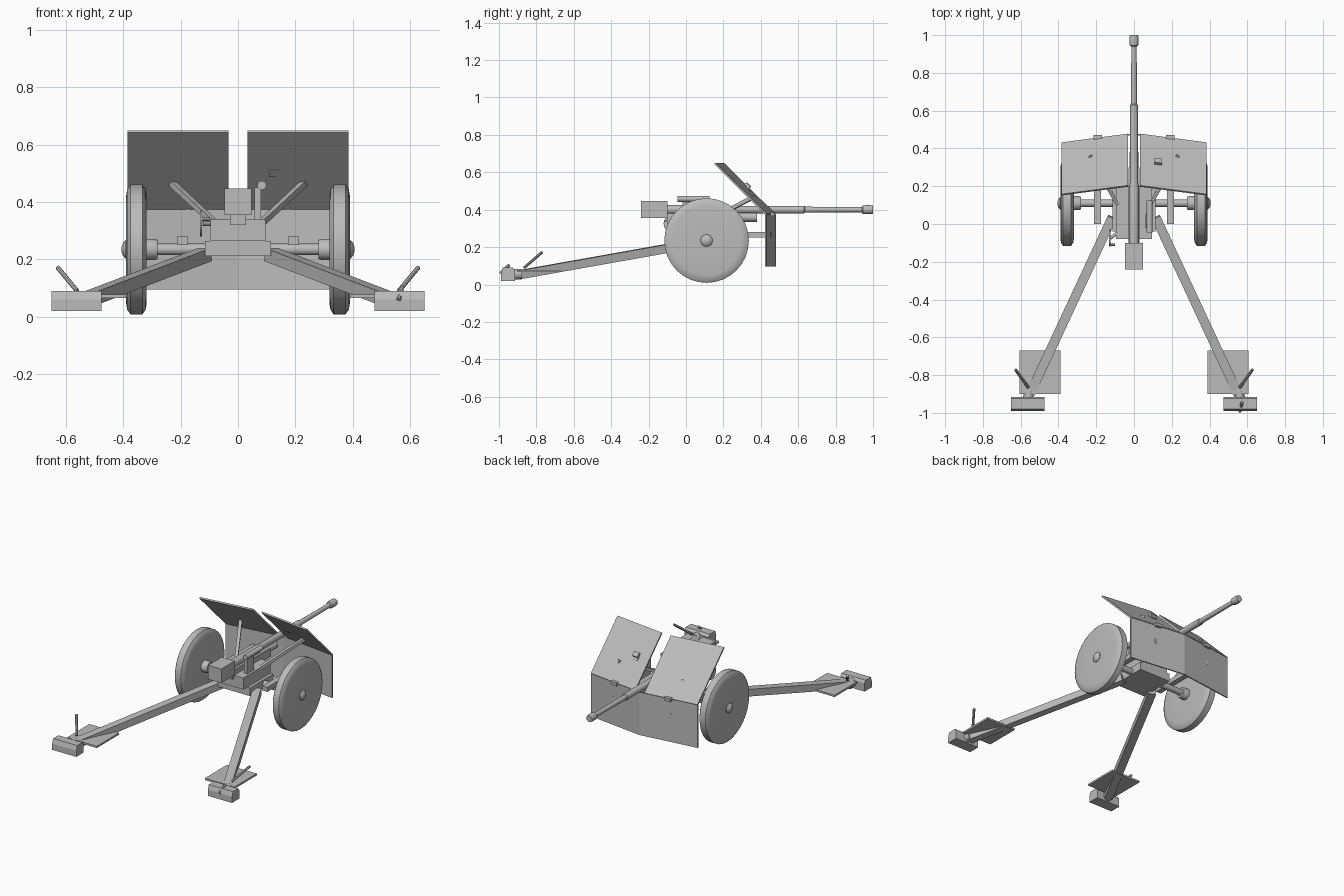
import bpy, bmesh, math
from mathutils import Vector, Matrix

cube = bpy.data.objects.get("Cube")
if cube:
    bpy.data.objects.remove(cube, do_unlink=True)

metal = bpy.data.materials.new("grey_metal")
GREY = (0.5, 0.5, 0.5, 1)
metal.use_nodes = True
metal.diffuse_color = GREY
metal.node_tree.nodes["Principled BSDF"].inputs["Base Color"].default_value = GREY


def finish(name, bm, smooth=False):
    bmesh.ops.recalc_face_normals(bm, faces=bm.faces)
    mesh = bpy.data.meshes.new(name)
    bm.to_mesh(mesh)
    bm.free()
    mesh.materials.append(metal)
    obj = bpy.data.objects.new(name, mesh)
    bpy.context.collection.objects.link(obj)
    if smooth:
        bpy.ops.object.select_all(action='DESELECT')
        obj.select_set(True)
        bpy.context.view_layer.objects.active = obj
        bpy.ops.object.shade_smooth_by_angle(angle=math.radians(35))
    return obj


def box(name, x, y, z):
    """Box from three (min, max) ranges."""
    bm = bmesh.new()
    bmesh.ops.create_cube(bm, size=1)
    for v in bm.verts:
        v.co = [(a + b) / 2 + c * (b - a) for (a, b), c in zip((x, y, z), v.co)]
    return finish(name, bm)


def frame(a, b):
    """Matrix whose z axis runs from a to b, with its x axis kept level."""
    d = (b - a).normalized()
    side = d.cross(Vector((0, 0, 1)))
    side = side.normalized() if side.length > 1e-4 else Vector((1, 0, 0))
    m = Matrix((side, d.cross(side), d)).transposed().to_4x4()
    m.translation = a
    return m


def beam(name, a, b, w, h):
    """Rectangular bar between two points."""
    a, b = Vector(a), Vector(b)
    bm = bmesh.new()
    bmesh.ops.create_cube(bm, size=1)
    bm.transform(frame(a, b) @ Matrix.Diagonal((w, h, (b - a).length, 1))
                 @ Matrix.Translation((0, 0, 0.5)))
    return finish(name, bm)


def lathe(name, a, b, profile, sides=16):
    """Turned part along a to b; profile holds (radius, distance from a)."""
    bm = bmesh.new()
    rings = []
    for r, t in profile:
        rings.append([bm.verts.new((r * math.cos(i * math.tau / sides),
                                    r * math.sin(i * math.tau / sides), t))
                      for i in range(sides)])
    for lo, hi in zip(rings, rings[1:]):
        for i in range(sides):
            j = (i + 1) % sides
            bm.faces.new((lo[i], lo[j], hi[j], hi[i]))
    bm.faces.new(rings[0])
    bm.faces.new(rings[-1])
    bm.transform(frame(Vector(a), Vector(b)))
    return finish(name, bm, True)


def rod(name, a, b, r, sides=12):
    return lathe(name, a, b, [(r, 0), (r, (Vector(b) - Vector(a)).length)], sides)


def prism(name, points, offset):
    """Solid made by sweeping a flat outline along an offset."""
    bm = bmesh.new()
    face = bm.faces.new([bm.verts.new(p) for p in points])
    new = bmesh.ops.extrude_face_region(bm, geom=[face])["geom"]
    bmesh.ops.translate(bm, vec=offset,
                        verts=[v for v in new if isinstance(v, bmesh.types.BMVert)])
    return finish(name, bm)


# Barrel with stepped sleeve and muzzle collar
lathe("barrel", (0, -0.1, 0.4), (0, 1, 0.4),
      [(0.026, 0), (0.026, 0.3), (0.021, 0.32), (0.021, 0.73), (0.016, 0.735),
       (0.014, 1.04), (0.022, 1.045), (0.024, 1.06), (0.024, 1.085), (0.021, 1.1)])
box("breech", (-0.047, 0.047), (-0.24, -0.1), (0.355, 0.447))
rod("recoil_cylinder", (0, -0.1, 0.36), (0, 0.38, 0.36), 0.025)

# Cradle and carriage bed
box("cradle", (-0.028, 0.028), (-0.1, 0.3), (0.32, 0.37))
box("upper_carriage", (-0.095, 0.095), (-0.08, 0.2), (0.265, 0.34))
box("lower_carriage", (-0.115, 0.115), (-0.04, 0.2), (0.212, 0.265))

# Sight on the left
rod("sight_tube", (0.083, -0.045, 0.458), (0.083, 0.125, 0.458), 0.016)
box("sight_bracket", (0.057, 0.08), (-0.02, 0.05), (0.33, 0.45))

# Elevating handwheel on the right
rod("handwheel", (-0.133, -0.075, 0.325), (-0.125, -0.075, 0.325), 0.045, 16)
rod("handwheel_shaft", (-0.125, -0.075, 0.325), (-0.04, -0.01, 0.325), 0.008)
rod("handwheel_grip", (-0.127, -0.11, 0.34), (-0.1, -0.11, 0.34), 0.006, 8)

# Axle
rod("axle", (-0.37, 0.11, 0.235), (0.37, 0.11, 0.235), 0.02)

for s, side in ((1, "left"), (-1, "right")):
    # Wheel, hub cap and inner hub
    lathe(side + "_wheel", (s * 0.318, 0.11, 0.235), (s * 0.39, 0.11, 0.235),
          [(0.06, 0.002), (0.185, 0), (0.21, 0.004), (0.226, 0.015), (0.226, 0.057),
           (0.21, 0.068), (0.185, 0.072), (0.06, 0.07)], 32)
    lathe(side + "_hub_cap", (s * 0.38, 0.11, 0.235), (s * 0.41, 0.11, 0.235),
          [(0.034, 0), (0.032, 0.012), (0.022, 0.021), (0.008, 0.026)])
    lathe(side + "_inner_hub", (s * 0.28, 0.11, 0.235), (s * 0.33, 0.11, 0.235),
          [(0.033, 0), (0.037, 0.012), (0.037, 0.05)])

    # Shield panels, swept back from the centre line
    prism(side + "_lower_shield",
          [(0, 0.48, 0.095), (s * 0.385, 0.43, 0.095),
           (s * 0.385, 0.43, 0.375), (0, 0.48, 0.375)], (0, -0.008, 0))
    prism(side + "_upper_shield",
          [(s * 0.033, 0.478, 0.378), (s * 0.385, 0.432, 0.378),
           (s * 0.385, 0.158, 0.65), (s * 0.033, 0.204, 0.65)], (0, -0.007, -0.007))
    box(side + "_shield_hinge", sorted((s * 0.17, s * 0.215)), (0.448, 0.472), (0.365, 0.385))

    # Shield supports
    beam(side + "_shield_strut", (s * 0.085, 0.1, 0.33), (s * 0.235, 0.365, 0.47), 0.02, 0.02)
    box(side + "_shield_bar", sorted((s * 0.175, s * 0.212)), (0, 0.455), (0.25, 0.28))

    # Trail leg with footplate
    beam(side + "_trail_leg", (s * 0.115, 0.035, 0.217), (s * 0.553, -0.905, 0.05), 0.05, 0.046)
    box(side + "_footplate", sorted((s * 0.39, s * 0.605)), (-0.9, -0.67), (0.066, 0.078))
    rod(side + "_trail_handle", (s * 0.56, -0.865, 0.09), (s * 0.628, -0.77, 0.172), 0.008, 8)

    # Ground spade at the end of the leg
    rod(side + "_spade_joint", (s * 0.555, -0.88, 0.055), (s * 0.56, -0.93, 0.055), 0.028)
    prism(side + "_trail_spade",
          [(s * 0.475, y, z) for y, z in ((-0.99, 0.02), (-0.915, 0.02), (-0.915, 0.075),
                                          (-0.925, 0.09), (-0.98, 0.09), (-0.99, 0.06))],
          (s * 0.175, 0, 0))

# Latch lever on the left spade, viewing port on the left shield
rod("spade_latch", (0.56, -0.993, 0.06), (0.572, -0.945, 0.105), 0.008, 8)
prism("viewing_port", [(0.108, 0.338, 0.512), (0.148, 0.333, 0.512),
                       (0.148, 0.311, 0.534), (0.108, 0.316, 0.534)], (0, 0.012, 0.012))
prism("port_frame", [(0.108, 0.338, 0.488), (0.148, 0.333, 0.488),
                     (0.148, 0.311, 0.51), (0.108, 0.316, 0.51)], (0, 0.012, 0.012))
